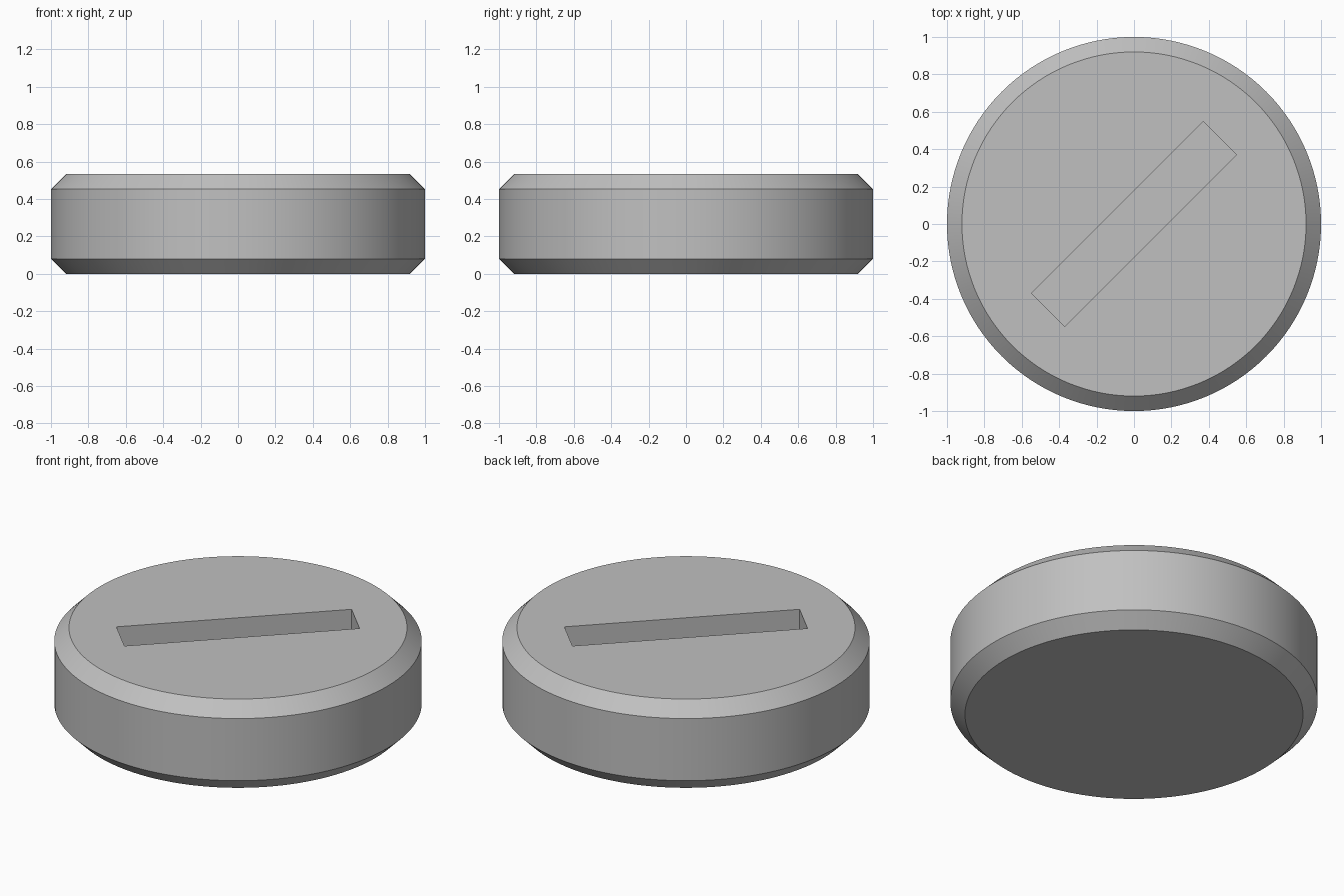
import bpy
import bmesh
from math import radians

if "Cube" in bpy.data.objects:
    bpy.data.objects.remove(bpy.data.objects["Cube"], do_unlink=True)

HEIGHT, CHAMFER = 0.533, 0.08
SLOT_LENGTH, SLOT_WIDTH, SLOT_DEPTH = 1.30, 0.25, 0.27

# Single grey material
grey = bpy.data.materials.new("plain grey")
grey.use_nodes = True
colour = (0.53, 0.53, 0.53, 1)
grey.diffuse_color = colour
grey.node_tree.nodes["Principled BSDF"].inputs["Base Color"].default_value = colour

# Round body with chamfered rims
bpy.ops.mesh.primitive_cylinder_add(vertices=128, radius=1, depth=HEIGHT,
                                    location=(0, 0, HEIGHT / 2))
body = bpy.context.object
body.name = "slotted_disc"
body.data.materials.append(grey)
bm = bmesh.new()
bm.from_mesh(body.data)
rims = [e for e in bm.edges if abs(e.verts[0].co.z - e.verts[1].co.z) < 0.001]
bmesh.ops.bevel(bm, geom=rims, offset=CHAMFER, segments=1, affect='EDGES')
bm.to_mesh(body.data)
bm.free()

# Diagonal slot cut into the top
bpy.ops.mesh.primitive_cube_add(size=1, location=(0, 0, HEIGHT),
                                rotation=(0, 0, radians(45)))
cutter = bpy.context.object
cutter.name = "slot_cutter"
cutter.scale = (SLOT_LENGTH, SLOT_WIDTH, 2 * SLOT_DEPTH)
cutter.data.materials.append(grey)
cutter.hide_render = True
cut = body.modifiers.new("slot", 'BOOLEAN')
cut.operation = 'DIFFERENCE'
cut.solver = 'EXACT'
cut.object = cutter
bpy.ops.object.select_all(action='DESELECT')
body.select_set(True)
bpy.context.view_layer.objects.active = body
bpy.ops.object.modifier_apply(modifier=cut.name)
bpy.data.objects.remove(cutter, do_unlink=True)

# Smooth round sides, crisp rims and slot
bpy.ops.object.shade_smooth_by_angle(angle=radians(30))
